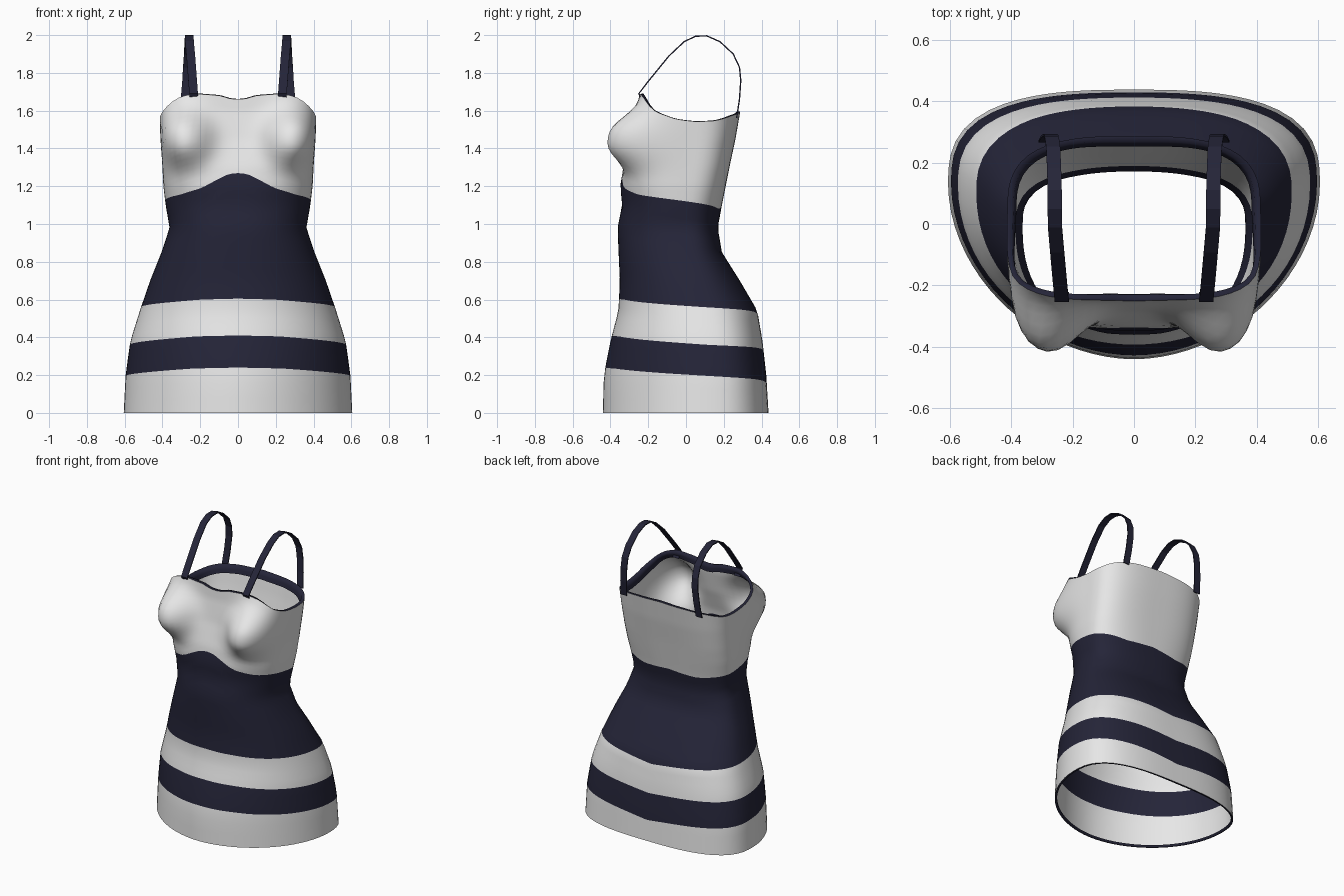
import bpy, bmesh, math

if "Cube" in bpy.data.objects:
    bpy.data.objects.remove(bpy.data.objects["Cube"])

SEG = 80


def material(name, rgb):
    m = bpy.data.materials.new(name)
    m.diffuse_color = (*rgb, 1)
    m.use_nodes = True
    m.node_tree.nodes["Principled BSDF"].inputs["Base Color"].default_value = m.diffuse_color
    return m


white = material("off_white", (0.8, 0.8, 0.8))
navy = material("dark_navy", (0.018, 0.018, 0.04))


def lerp_table(table, k):
    """Piecewise linear lookup; first column is the key."""
    if k <= table[0][0]:
        return table[0][1:]
    for a, b in zip(table, table[1:]):
        if k <= b[0]:
            f = (k - a[0]) / (b[0] - a[0])
            return [p + (q - p) * f for p, q in zip(a[1:], b[1:])]
    return table[-1][1:]


# Body profile: z, half width, front y, back y, centre y, front roundness, back roundness
BODY = [
    (0.00, .605, -.440, .437, .13, 1.9, 2.8),
    (0.20, .595, -.435, .425, .13, 1.9, 2.8),
    (0.38, .570, -.400, .405, .12, 2.0, 2.7),
    (0.54, .520, -.358, .378, .10, 2.1, 2.6),
    (0.70, .465, -.350, .285, .06, 2.2, 2.5),
    (0.85, .405, -.357, .190, .02, 2.3, 2.5),
    (0.98, .362, -.362, .168, .00, 2.3, 2.5),
    (1.10, .383, -.338, .190, .00, 2.4, 2.6),
    (1.20, .395, -.348, .210, .01, 2.6, 2.8),
    (1.30, .400, -.332, .230, .02, 2.8, 3.0),
    (1.45, .407, -.285, .262, .04, 3.3, 3.0),
    (1.60, .415, -.255, .288, .05, 3.8, 3.0),
    (1.72, .400, -.245, .290, .05, 4.0, 3.0),
]

# Colour boundaries and edges: angle from the front in degrees, height
HEM = [(0, 0), (180, 0)]
LINE1 = [(0, .24), (25, .235), (90, .195), (180, .14)]
LINE2 = [(0, .41), (25, .405), (90, .36), (180, .32)]
LINE3 = [(0, .605), (25, .60), (90, .56), (180, .51)]
UNDERBUST = [(0, 1.27), (8, 1.265), (16, 1.24), (30, 1.19), (50, 1.155), (90, 1.12), (130, 1.08), (180, 1.095)]
NECK = [(0, 1.66), (8, 1.663), (18, 1.68), (39, 1.69), (48, 1.675), (54, 1.65), (64, 1.595),
        (78, 1.555), (90, 1.542), (105, 1.546), (122, 1.575), (140, 1.587), (180, 1.595)]


def height(table, i):
    a = 360 * i / SEG
    return sum(lerp_table(table, abs(((a + d + 180) % 360) - 180))[0] for d in (-2, 0, 2)) / 3


def surface(i, z, inset=0.0):
    """Point of the dress surface in direction i at height z."""
    t = 2 * math.pi * i / SEG
    hx, yf, yb, cy, nf, nb = lerp_table(BODY, z)
    s, c = math.sin(t), math.cos(t)
    n, b = (nf, cy - yf) if c > 0 else (nb, yb - cy)
    r = (abs(s / hx) ** n + abs(c / b) ** n) ** (-1 / n) - inset
    x, y = r * s, cy - r * c
    # two rounded cups
    side = 1 if x > 0 else -1
    d = math.hypot(abs(x) - .285, (z - 1.455) * .95)
    w = math.exp(-(d / .135) ** 2.6) * min(1, max(0, c / .5))
    return (x + side * .025 * w * min(1, abs(x) / .25), y - .155 * w, z)


def make_mesh(name, rows, mats, row_mats):
    bm = bmesh.new()
    vs = [[bm.verts.new(p) for p in row] for row in rows]
    for k in range(len(vs) - 1):
        for i in range(SEG):
            j = (i + 1) % SEG
            f = bm.faces.new((vs[k][i], vs[k][j], vs[k + 1][j], vs[k + 1][i]))
            f.material_index = row_mats[k]
            f.smooth = True
    me = bpy.data.meshes.new(name)
    bm.to_mesh(me)
    bm.free()
    for m in mats:
        me.materials.append(m)
    ob = bpy.data.objects.new(name, me)
    bpy.context.collection.objects.link(ob)
    return ob


# Dress body: stacked colour zones, each following its boundary lines
zones = [(HEM, LINE1, 3, 0), (LINE1, LINE2, 3, 1), (LINE2, LINE3, 4, 0),
         (LINE3, UNDERBUST, 12, 1), (UNDERBUST, NECK, 18, 0)]
rows, row_mats = [[surface(i, 0) for i in range(SEG)]], []
for lo, hi, steps, mat in zones:
    for k in range(1, steps + 1):
        f = k / steps
        rows.append([surface(i, height(lo, i) * (1 - f) + height(hi, i) * f) for i in range(SEG)])
        row_mats.append(mat)
make_mesh("dress_body", rows, [white, navy], row_mats)


# Navy facings folded inside the neckline and the hem
def facing(name, edge, steps):
    rws = [[surface(i, height(edge, i) + dz, ins) for i in range(SEG)] for dz, ins in steps]
    make_mesh(name, rws, [navy], [0] * (len(rws) - 1))


facing("neckline_facing", NECK, [(0, 0), (.002, .02), (-.025, .025), (-.05, .027)])
facing("hem_facing", HEM, [(0, 0), (0, .014), (.012, .014)])

# Shoulder straps: flat ribbon, x y z along the centre line, mirrored
PATH = [(.235, -.225, 1.64), (.235, -.25, 1.69), (.24, -.20, 1.755), (.25, -.09, 1.89), (.257, -.01, 1.965),
        (.258, .05, 1.994), (.258, .11, 1.996), (.26, .18, 1.965), (.263, .25, 1.90), (.268, .283, 1.83),
        (.272, .29, 1.76), (.28, .283, 1.66), (.288, .268, 1.56)]
me = bpy.data.meshes.new("shoulder_straps")
verts = [(x + s * .023, y, z) for x, y, z in PATH for s in (-1, 1)]
me.from_pydata(verts, [], [(2 * k, 2 * k + 1, 2 * k + 3, 2 * k + 2) for k in range(len(PATH) - 1)])
me.materials.append(navy)
straps = bpy.data.objects.new("shoulder_straps", me)
bpy.context.collection.objects.link(straps)
mir = straps.modifiers.new("mirror", 'MIRROR')
mir.use_axis = (True, False, False)
sol = straps.modifiers.new("thickness", 'SOLIDIFY')
sol.thickness = .007
sol.offset = 0
